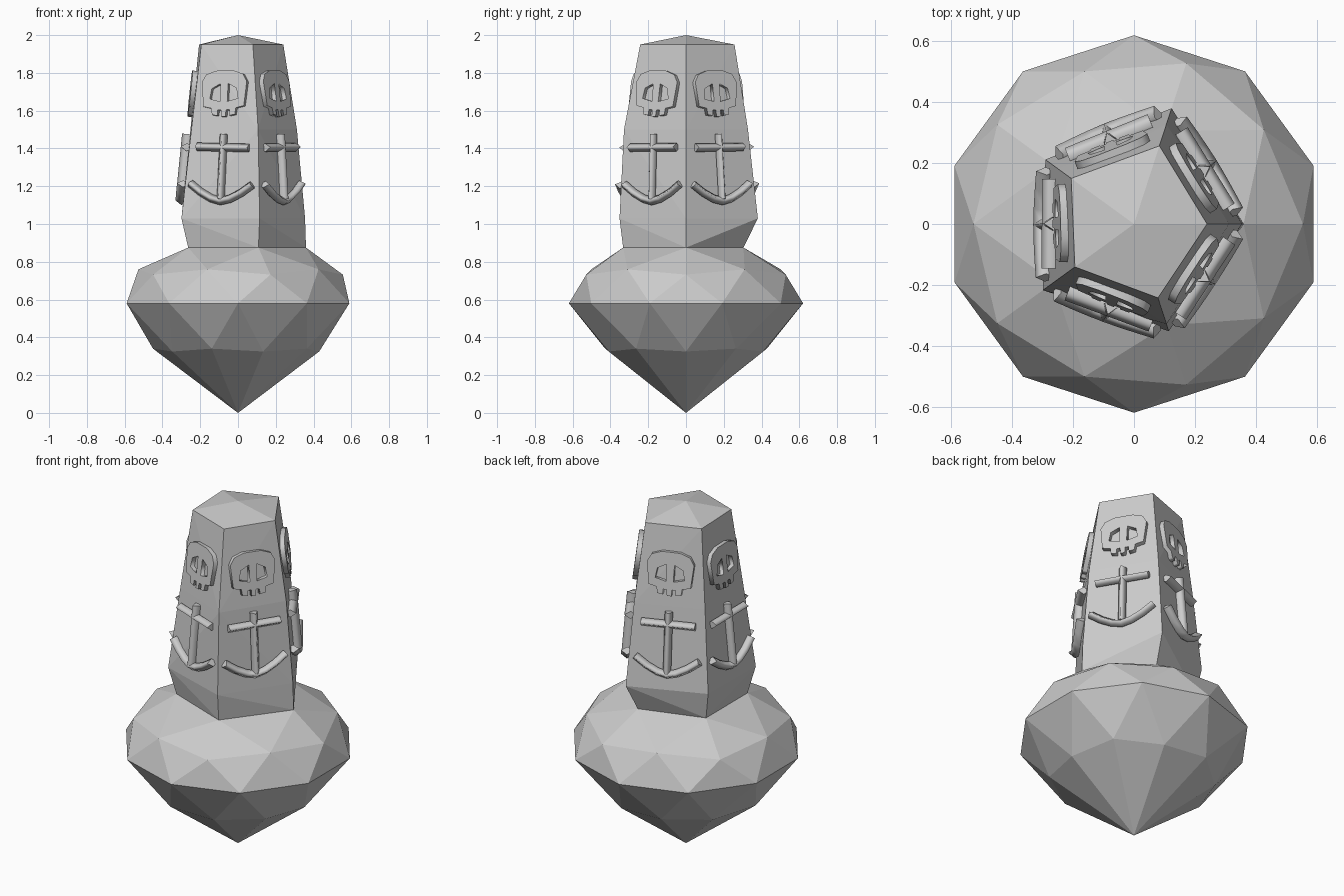
import bpy, bmesh, math
from mathutils import Vector, Matrix

if "Cube" in bpy.data.objects:
    bpy.data.objects.remove(bpy.data.objects["Cube"])


def polar(r, deg, z):
    a = math.radians(deg)
    return Vector((r * math.cos(a), r * math.sin(a), z))


def finish(bm, name):
    bmesh.ops.recalc_face_normals(bm, faces=bm.faces)
    me = bpy.data.meshes.new(name)
    bm.to_mesh(me)
    bm.free()
    ob = bpy.data.objects.new(name, me)
    bpy.context.collection.objects.link(ob)
    return ob


# Column corner radii for each height, corners every 72 degrees
HEIGHTS = (0.875, 1.03, 1.5, 1.95)
RADII = ((0.36, 0.32, 0.326, 0.326, 0.35),
         (0.355, 0.40, 0.36, 0.37, 0.37),
         (0.312, 0.345, 0.31, 0.305, 0.345),
         (0.24, 0.27, 0.255, 0.24, 0.255))
rings = [[polar(r, 72 * k, z) for k, r in enumerate(row)] for z, row in zip(HEIGHTS, RADII)]

# Faceted base: pointed below, flattened above
bm = bmesh.new()
pole = bm.verts.new((0, 0, 0))
low = [bm.verts.new(polar((0.43, 0.45)[i % 2], 36 * i, (0.325, 0.34)[i % 2])) for i in range(10)]
mid = [bm.verts.new(polar(0.62, 36 * i + 18, 0.58)) for i in range(10)]
upp = [bm.verts.new(polar((0.555, 0.527)[i % 2], 36 * i, (0.732, 0.76)[i % 2])) for i in range(10)]
top = [bm.verts.new(p) for p in rings[0]]
for i in range(10):
    j = (i + 1) % 10
    bm.faces.new((pole, low[j], low[i]))
    for ring in (low, upp):
        bm.faces.new((ring[i], ring[j], mid[i]))
        bm.faces.new((mid[i], mid[j], ring[j]))
for k in range(5):
    n = (k + 1) % 5
    bm.faces.new((top[k], upp[2 * k + 1], top[n]))
    bm.faces.new((top[k], upp[2 * k], upp[2 * k + 1]))
    bm.faces.new((top[k], upp[2 * k - 1], upp[2 * k]))
finish(bm, "faceted_base")

# Five-sided tapering column with a low peak
bm = bmesh.new()
for p in [p for ring in rings for p in ring] + [Vector((0, 0, 2))]:
    bm.verts.new(p)
bmesh.ops.convex_hull(bm, input=bm.verts)
finish(bm, "column")


def face_frame(k, lo, z, lift):
    """Frame on column side k at height z: x across, y up the side, z outward."""
    n = (k + 1) % 5
    a = (rings[lo][k] + rings[lo][n]) / 2
    b = (rings[lo + 1][k] + rings[lo + 1][n]) / 2
    up = (b - a).normalized()
    across = rings[lo][n] - rings[lo][k] + rings[lo + 1][n] - rings[lo + 1][k]
    out = across.cross(up).normalized()
    across = up.cross(out)
    m = Matrix((across, up, out)).transposed().to_4x4()
    m.translation = a.lerp(b, (z - a.z) / (b.z - a.z)) + out * lift
    return m


def curve_object(name, paths, closed, matrix, **settings):
    cu = bpy.data.curves.new(name, 'CURVE')
    cu.dimensions = '2D' if closed else '3D'
    for key, val in settings.items():
        setattr(cu, key, val)
    for path in paths:
        s = cu.splines.new('POLY')
        s.points.add(len(path) - 1)
        for p, (x, y) in zip(s.points, path):
            p.co = (x, y, 0, 1)
        s.use_cyclic_u = closed
    ob = bpy.data.objects.new(name, cu)
    bpy.context.collection.objects.link(ob)
    ob.matrix_world = matrix


# Skull outline with two eye holes
half = [(0.05, 0.12), (0.105, 0.10), (0.128, 0.06), (0.115, -0.07), (0.07, -0.08), (0.065, -0.115),
        (0.035, -0.12), (0.033, -0.09), (0.014, -0.09), (0.012, -0.125)]
skull = half + [(-x, y) for x, y in reversed(half)]
eye = [(0.022, 0.05), (0.07, 0.025), (0.08, -0.03), (0.02, -0.045)]
eyes = [eye, [(-x, y) for x, y in eye]]

# Anchor: shaft, crossbar and curved arms
arms = [(0.175 * t, -0.19 + 0.09 * abs(t) ** 1.6) for t in (-1, -0.65, -0.3, 0, 0.3, 0.65, 1)]
anchor = [[(0, -0.18), (0, 0.165)], [(-0.147, 0.095), (0.147, 0.095)], arms]

for k in range(5):
    curve_object(f"skull_relief_{k}", [skull] + eyes, True, face_frame(k, 2, 1.69, 0.008),
                 fill_mode='BOTH', extrude=0.018)
    curve_object(f"anchor_relief_{k}", anchor, False,
                 face_frame(k, 1, 1.31, 0.012) @ Matrix.Diagonal((1, 1, 1.5, 1)),
                 fill_mode='FULL', bevel_depth=0.022, bevel_resolution=0, use_fill_caps=True)
